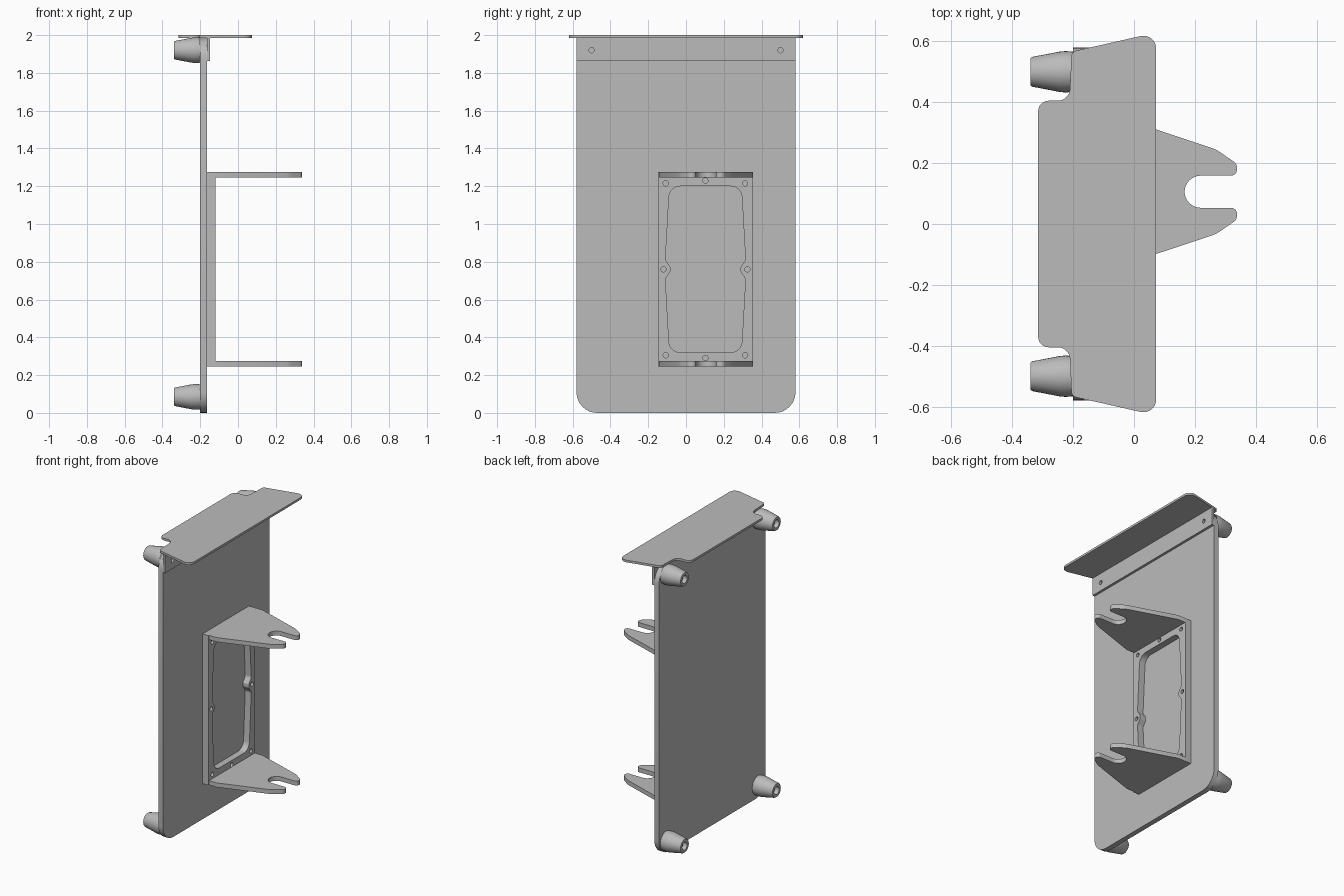
import bpy, bmesh
from math import pi, cos, sin
from mathutils import Matrix, Vector

cube = bpy.data.objects.get("Cube")
if cube:
    bpy.data.objects.remove(cube, do_unlink=True)

grey = bpy.data.materials.new("light grey")
grey.use_nodes = True
COLOUR = (0.5, 0.5, 0.5, 1)
grey.diffuse_color = COLOUR
grey.node_tree.nodes["Principled BSDF"].inputs["Base Color"].default_value = COLOUR


def finish(name, bm):
    mesh = bpy.data.meshes.new(name)
    bmesh.ops.remove_doubles(bm, verts=bm.verts, dist=0.0002)
    bmesh.ops.recalc_face_normals(bm, faces=bm.faces)
    bm.to_mesh(mesh)
    bm.free()
    mesh.materials.append(grey)
    obj = bpy.data.objects.new(name, mesh)
    bpy.context.collection.objects.link(obj)
    bpy.ops.object.select_all(action='DESELECT')
    obj.select_set(True)
    bpy.context.view_layer.objects.active = obj
    bpy.ops.object.shade_smooth_by_angle(angle=pi / 6)
    return obj


def rounded(corners, steps=8):
    """Outline from (u, v, radius) corners, with each corner rounded by an arc."""
    out = []
    for i, (u, v, r) in enumerate(corners):
        p = Vector((u, v))
        if r == 0:
            out.append(p)
            continue
        a = (Vector(corners[i - 1][:2]) - p).normalized()
        b = (Vector(corners[(i + 1) % len(corners)][:2]) - p).normalized()
        half = a.angle(b) / 2
        centre = p + (a + b).normalized() * (r / sin(half))
        cut = r * cos(half) / sin(half)
        start, end = p + a * cut - centre, p + b * cut - centre
        turn = start.angle_signed(end)
        for k in range(steps + 1):
            out.append(centre + Matrix.Rotation(-turn * k / steps, 2) @ start)
    return out


def circle(u, v, r, n=20):
    return [Vector((u + r * cos(2 * pi * k / n), v + r * sin(2 * pi * k / n))) for k in range(n)]


def plate(name, loops, axis, low, high):
    """Extrude an outline with holes along x (drawn in y, z) or z (drawn in x, y)."""
    curve = bpy.data.curves.new(name, 'CURVE')
    curve.dimensions = '2D'
    curve.fill_mode = 'BOTH'
    curve.extrude = (high - low) / 2
    for loop in loops:
        spline = curve.splines.new('POLY')
        spline.points.add(len(loop) - 1)
        for point, p in zip(spline.points, loop):
            point.co = (p.x, p.y, 0, 1)
        spline.use_cyclic_u = True
    temp = bpy.data.objects.new(name + " outline", curve)
    bpy.context.collection.objects.link(temp)
    mesh = bpy.data.meshes.new_from_object(temp.evaluated_get(bpy.context.evaluated_depsgraph_get()))
    bm = bmesh.new()
    bm.from_mesh(mesh)
    bpy.data.objects.remove(temp, do_unlink=True)
    bpy.data.curves.remove(curve)
    bpy.data.meshes.remove(mesh)
    mid = (low + high) / 2
    for v in bm.verts:
        a, b, c = v.co
        v.co = (c + mid, a, b) if axis == 'x' else (a, b, c + mid)
    return finish(name, bm)


def mirrored(half, centre=0):
    """Close an outline half by reflecting it across v = centre."""
    return half + [(u, 2 * centre - v, r) for u, v, r in reversed(half)]


# Main panel
plate("main_panel", [rounded([(-.58, 0, .11), (.58, 0, .11), (.58, 1.985, .11), (-.58, 1.985, .11)])],
      'x', -.2, -.165)

# Top shelf with its mounting flange
shelf = mirrored([(.073, .629, .042), (-.205, .566, .02), (-.212, .405, .04), (-.315, .405, .035)])
plate("top_shelf", [rounded(shelf)], 'z', 1.985, 2)
flange = [Vector(p) for p in ((-.58, 1.862), (.58, 1.862), (.58, 1.987), (-.58, 1.987))]
plate("shelf_flange", [flange, circle(-.5, 1.92, .014), circle(.5, 1.92, .014)], 'x', -.165, -.148)

# Bracket back frame with waisted opening and screw holes
MID, MZ = .103, .76
side = [(MID + .19, MZ + .44, .06), (MID + .212, MZ + .05, .03),
        (MID + .186, MZ + .012, .012), (MID + .186, MZ - .012, .012),
        (MID + .212, MZ - .05, .03), (MID + .19, MZ - .44, .06)]
opening = side + [(2 * MID - u, v, r) for u, v, r in reversed(side)]
frame = [Vector((MID + su * .252, MZ + sv * .515)) for su, sv in ((-1, -1), (1, -1), (1, 1), (-1, 1))]
holes = [circle(MID + s * .222, MZ, .014) for s in (-1, 1)]
for t in (-1, 1):
    holes.append(circle(MID, MZ + t * .47, .014))
    holes += [circle(MID + s * .21, MZ + t * .455, .014) for s in (-1, 1)]
plate("bracket_frame", [frame, rounded(opening)] + holes, 'x', -.165, -.12)

# Forked arms
fork = mirrored([(-.165, MID + .252, 0), (-.062, MID + .252, 0), (.27, MID + .142, .12),
                 (.352, MID + .085, .028), (.328, MID + .056, .02), (.166, MID + .056, .054)], MID + .003)
for name, z in (("lower_fork", .245), ("upper_fork", 1.245)):
    plate(name, [rounded(fork)], 'z', z, z + .03)

# Tapered feet with recessed tips
profile = [(-.2, .066), (-.225, .068), (-.245, .066), (-.334, .049), (-.34, .045),
           (-.34, .027), (-.31, .027), (-.31, 0)]
for y, side_name in ((-.5, "right"), (.5, "left")):
    for z, level in ((.085, "lower"), (1.92, "upper")):
        bm = bmesh.new()
        verts = [bm.verts.new((x, y, z + r)) for x, r in profile]
        edges = [bm.edges.new(pair) for pair in zip(verts, verts[1:])]
        bmesh.ops.spin(bm, geom=verts + edges, cent=(0, y, z), axis=(1, 0, 0), angle=2 * pi, steps=32)
        finish(f"{level}_{side_name}_foot", bm)
